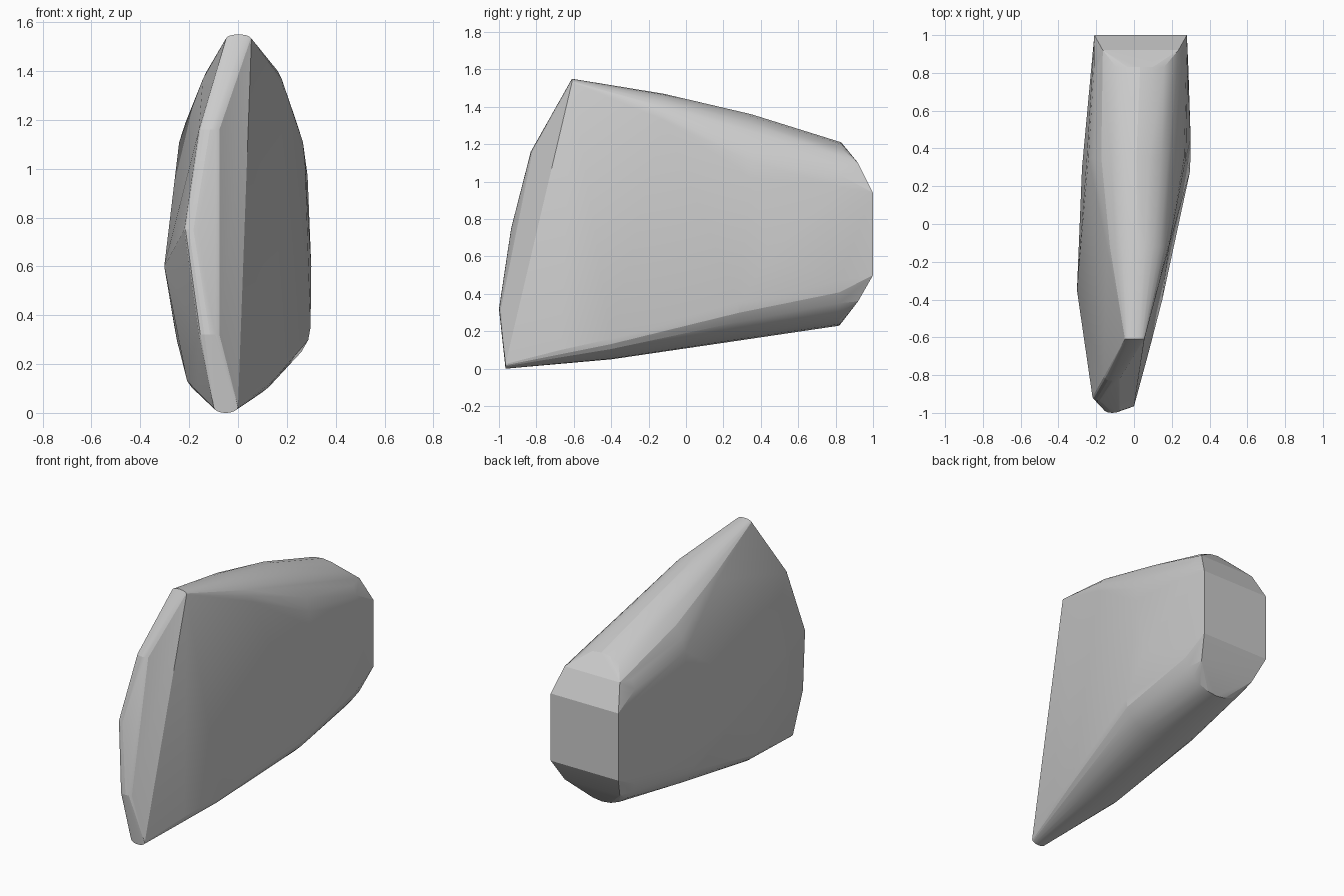
import bpy, bmesh, math

if "Cube" in bpy.data.objects:
    bpy.data.objects.remove(bpy.data.objects["Cube"])

points = []


def arc(y, x0, x1, z_side, z_tip, n=12):
    """Half ellipse across the body, from side to side over (or under) the tip."""
    cx, rx = (x0 + x1) / 2, (x1 - x0) / 2
    for i in range(n + 1):
        a = math.pi * i / n
        points.append((cx - rx * math.cos(a), y, z_side + (z_tip - z_side) * math.sin(a)))


# rounded top spine, front to back
arc(-0.61, -0.05, 0.055, 1.53, 1.55)
arc(-0.12, -0.15, 0.185, 1.33, 1.47)
arc(0.35, -0.25, 0.275, 1.02, 1.36)
arc(0.83, -0.22, 0.285, 0.97, 1.21)

# rounded underside, front to back
arc(-0.965, -0.10, 0.00, 0.025, 0.0)
arc(-0.67, -0.165, 0.08, 0.10, 0.03)
arc(-0.40, -0.215, 0.15, 0.16, 0.05)
arc(0.28, -0.26, 0.297, 0.35, 0.15)
arc(0.82, -0.22, 0.288, 0.47, 0.23)

# narrow curved leading edge: y, z, left x, right x
for y, z, x0, x1 in [(-1.0, 0.32, -0.16, -0.07), (-0.935, 0.75, -0.22, -0.145),
                     (-0.83, 1.16, -0.16, -0.07)]:
    for i in range(7):
        a = math.pi * i / 6
        points.append(((x0 + x1) / 2 - (x1 - x0) / 2 * math.cos(a), y + 0.02 * (1 - math.sin(a)), z))

# flat chamfered rear end
for y, z in [(1.0, 0.94), (1.0, 0.5)]:
    points += [(-0.21, y, z), (0.28, y, z)]
for y, z in [(0.92, 1.10), (0.92, 0.36)]:
    points += [(-0.165, y, z), (0.235, y, z)]

# bulges of the two flanks
points += [(-0.302, -0.35, 0.6), (-0.275, 0.30, 0.6), (0.3, 0.45, 0.6)]

# skin the sections into one convex shell
bm = bmesh.new()
for p in points:
    bm.verts.new(p)
res = bmesh.ops.convex_hull(bm, input=bm.verts[:])
loose = [v for v in bm.verts if not v.link_faces]
bmesh.ops.delete(bm, geom=loose, context='VERTS')
bmesh.ops.dissolve_limit(bm, angle_limit=math.radians(0.5), verts=bm.verts[:], edges=bm.edges[:])
bmesh.ops.recalc_face_normals(bm, faces=bm.faces[:])
mesh = bpy.data.meshes.new("wedge_body")
bm.to_mesh(mesh)
bm.free()
body = bpy.data.objects.new("wedge_body", mesh)
bpy.context.collection.objects.link(body)
bpy.context.view_layer.objects.active = body
body.select_set(True)
bpy.ops.object.shade_smooth_by_angle(angle=math.radians(12))
